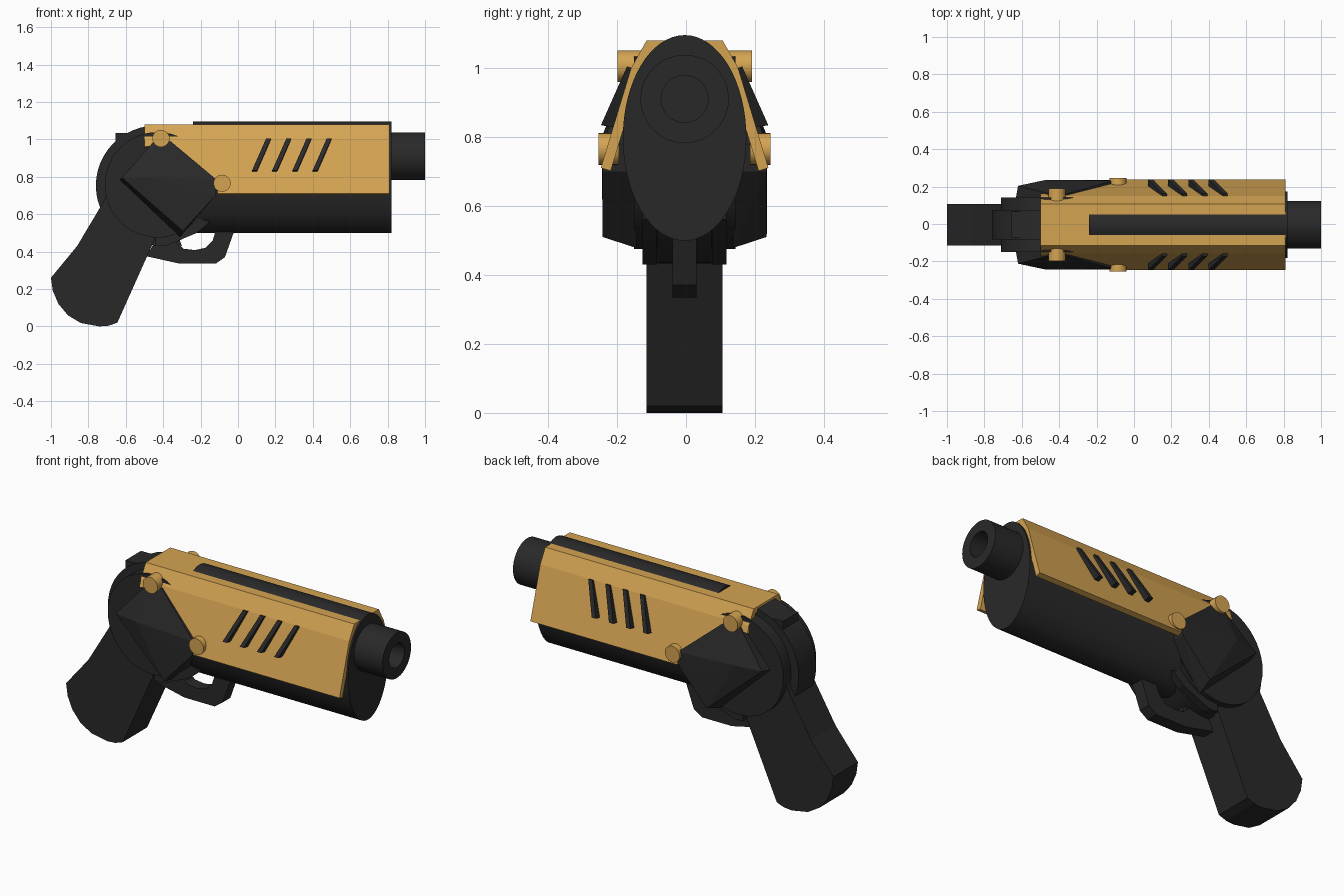
import bpy, bmesh, math

if "Cube" in bpy.data.objects:
    bpy.data.objects.remove(bpy.data.objects["Cube"])

YC = -0.004  # symmetry plane


def material(name, rgb):
    m = bpy.data.materials.new(name)
    m.diffuse_color = (*rgb, 1)
    m.use_nodes = True
    m.node_tree.nodes["Principled BSDF"].inputs["Base Color"].default_value = m.diffuse_color
    return m


DARK = material("dark_metal", (0.022, 0.022, 0.022))
GOLD = material("gold_metal", (0.66, 0.37, 0.085))


def finish(name, bm, mat, mirror=False, smooth=False, fix=True):
    if fix:
        bmesh.ops.recalc_face_normals(bm, faces=bm.faces)
    me = bpy.data.meshes.new(name)
    bm.to_mesh(me)
    bm.free()
    ob = bpy.data.objects.new(name, me)
    ob.location.y = YC
    bpy.context.collection.objects.link(ob)
    me.materials.append(mat)
    if mirror:
        md = ob.modifiers.new("mirror", 'MIRROR')
        md.use_axis = (False, True, False)
    if smooth:
        bpy.ops.object.select_all(action='DESELECT')
        ob.select_set(True)
        bpy.context.view_layer.objects.active = ob
        bpy.ops.object.shade_smooth_by_angle(angle=math.radians(30))
    return ob


def prism(name, pts, y0, y1, mat=DARK, mirror=False, smooth=False):
    """Side outline (x, z) extruded from y0 to y1."""
    bm = bmesh.new()
    a = [bm.verts.new((x, y0, z)) for x, z in pts]
    b = [bm.verts.new((x, y1, z)) for x, z in pts]
    n = len(pts)
    bm.faces.new(a)
    bm.faces.new(b[::-1])
    for i in range(n):
        j = (i + 1) % n
        bm.faces.new((a[i], b[i], b[j], a[j]))
    return finish(name, bm, mat, mirror, smooth)


def circle(cx, cz, r, n=48):
    return [(cx + r * math.cos(2 * math.pi * i / n),
             cz + r * math.sin(2 * math.pi * i / n)) for i in range(n)]


def tube(name, rings, cz, n=48):
    """Rings (x, y radius, z radius) lofted along x, capped at both ends."""
    bm = bmesh.new()
    loops = []
    for x, ry, rz in rings:
        loops.append([bm.verts.new((x, ry * math.cos(2 * math.pi * i / n),
                                    cz + rz * math.sin(2 * math.pi * i / n)))
                      for i in range(n)])
    for a, b in zip(loops, loops[1:]):
        for i in range(n):
            j = (i + 1) % n
            bm.faces.new((a[i], a[j], b[j], b[i]))
    bm.faces.new(loops[0])
    bm.faces.new(loops[-1])
    return finish(name, bm, DARK, smooth=True)


def hull(name, pts, mat=DARK):
    bm = bmesh.new()
    for p in pts:
        bm.verts.new(p)
    bmesh.ops.convex_hull(bm, input=bm.verts)
    bmesh.ops.dissolve_limit(bm, angle_limit=0.02, verts=bm.verts, edges=bm.edges)
    return finish(name, bm, mat, mirror=True)


# Oval barrel housing and hollow muzzle
tube("barrel_housing", [(-0.24, 0.179, 0.298), (0.82, 0.179, 0.298)], 0.797, 64)
tube("muzzle", [(0.78, 0.128, 0.128), (1.0, 0.128, 0.128),
                (1.0, 0.068, 0.068), (0.84, 0.068, 0.068)], 0.91)


# Gold shell: half sheet, mirrored and thickened
def side_y(z):
    return 0.155 + (1.0 - z) * (0.088 / 0.29)


bm = bmesh.new()
top = [(-0.5, 0, 1.08), (0.81, 0, 1.08), (0.81, 0.11, 1.08), (-0.5, 0.11, 1.08)]
side = [(-0.5, 1.0), (0.81, 1.0), (0.81, 0.71), (-0.11, 0.71),
        (-0.11, 0.76), (-0.36, 0.98), (-0.5, 0.96)]
tv = [bm.verts.new(p) for p in top]
sv = [bm.verts.new((x, side_y(z), z)) for x, z in side]
bm.faces.new(tv)
bm.faces.new((tv[3], tv[2], sv[1], sv[0]))
bm.faces.new(sv)
shell = finish("shell", bm, GOLD, mirror=True, fix=False)
sol = shell.modifiers.new("thickness", 'SOLIDIFY')
sol.thickness = 0.03
sol.use_even_offset = True

# Slanted vent fins, prouder at the bottom
for k in range(4):
    dx = 0.108 * k
    pts = []
    for x, z, out in ((0.075, 0.83, 0.036), (0.15, 1.0, 0.012)):
        for w in (0, 0.026):
            y = side_y(z)
            pts += [(x + dx + w, y - 0.02, z - 0.006), (x + dx + w, y + out, z + 0.004)]
    hull(f"vent_fin_{k + 1}", pts)

# Gold pins
prism("upper_pin", circle(-0.412, 1.005, 0.046, 24), 0.12, 0.195, GOLD, True, True)
prism("lower_pin", circle(-0.085, 0.765, 0.046, 24), 0.19, 0.249, GOLD, True, True)

# Round frame, rear wheel and hammer block
prism("frame_disc", circle(-0.43, 0.757, 0.282), -0.147, 0.147, smooth=True)
prism("rear_wheel", circle(-0.44, 0.753, 0.32), -0.078, 0.078, smooth=True)
prism("hammer", [(-0.655, 0.85), (-0.655, 1.035), (-0.57, 1.035), (-0.5, 1.06),
                 (-0.42, 1.06), (-0.42, 0.85)], -0.07, 0.07)

# Faceted side plates
outer = [(-0.45, 0.165, 0.99), (-0.36, 0.165, 0.99), (-0.11, 0.236, 0.78),
         (-0.12, 0.238, 0.70), (-0.295, 0.238, 0.51), (-0.62, 0.208, 0.795),
         (-0.47, 0.24, 0.80)]
inner = [(-0.45, 0.12, 0.99), (-0.36, 0.12, 0.99), (-0.11, 0.14, 0.78),
         (-0.12, 0.14, 0.70), (-0.31, 0.14, 0.478), (-0.632, 0.14, 0.782)]
hull("side_plate", outer + inner)

# Grip
prism("grip", [(-0.72, 0.665), (-0.86, 0.43), (-1.0, 0.26), (-0.99, 0.19), (-0.96, 0.12),
               (-0.91, 0.06), (-0.84, 0.018), (-0.74, 0.0), (-0.69, 0.004),
               (-0.645, 0.02), (-0.43, 0.5), (-0.4, 0.76), (-0.68, 0.76)],
      -0.11, 0.11)

# Trigger guard, trigger and underside rails
prism("trigger_guard", [(-0.49, 0.375), (-0.31, 0.335), (-0.12, 0.335), (-0.07, 0.37),
                        (-0.02, 0.51), (-0.12, 0.51), (-0.135, 0.46), (-0.175, 0.42),
                        (-0.23, 0.408), (-0.29, 0.415), (-0.33, 0.45), (-0.44, 0.46)],
      -0.035, 0.035)
prism("trigger", [(-0.34, 0.52), (-0.33, 0.44), (-0.30, 0.43), (-0.315, 0.47),
                  (-0.29, 0.52)], -0.02, 0.02)
prism("under_rail", [(-0.44, 0.43), (-0.385, 0.43), (-0.22, 0.5), (-0.15, 0.56),
                     (-0.3, 0.6), (-0.44, 0.6)], 0.08, 0.122, mirror=True)
